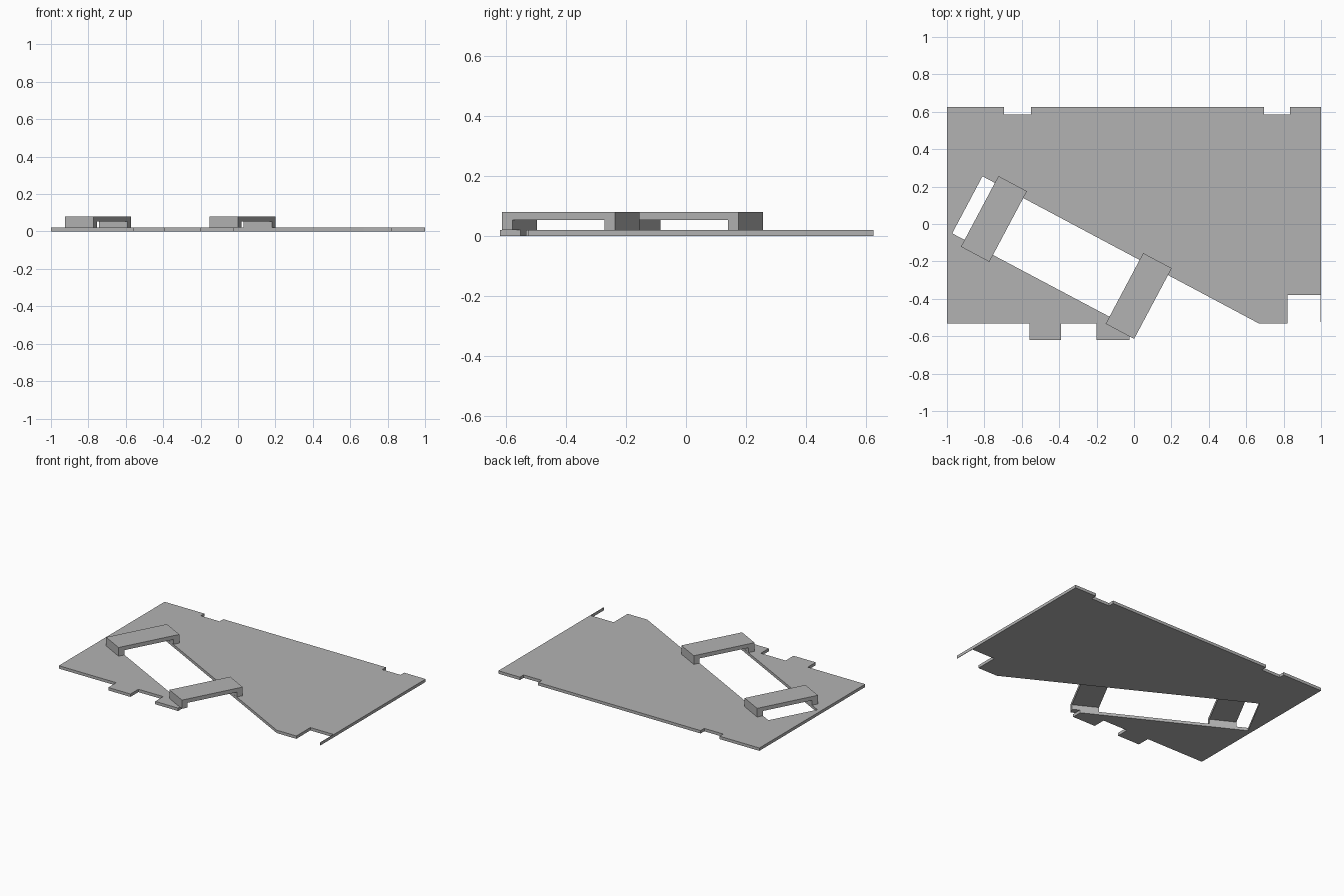
import bpy, bmesh, math
from mathutils import Matrix, Vector

if "Cube" in bpy.data.objects:
    bpy.data.objects.remove(bpy.data.objects["Cube"])

grey = bpy.data.materials.new("plain_grey")
grey.diffuse_color = (0.45, 0.45, 0.45, 1)
grey.use_nodes = True
grey.node_tree.nodes["Principled BSDF"].inputs["Base Color"].default_value = grey.diffuse_color


def extruded(name, points, depth, matrix=Matrix()):
    """Closed outline in XY, extruded along local Z, then placed by matrix."""
    bm = bmesh.new()
    face = bm.faces.new([bm.verts.new((x, y, 0)) for x, y in points])
    top = bmesh.ops.extrude_face_region(bm, geom=[face])["geom"]
    bmesh.ops.translate(bm, vec=(0, 0, depth),
                        verts=[g for g in top if isinstance(g, bmesh.types.BMVert)])
    bmesh.ops.transform(bm, matrix=matrix, verts=bm.verts)
    bmesh.ops.recalc_face_normals(bm, faces=bm.faces)
    mesh = bpy.data.meshes.new(name)
    bm.to_mesh(mesh)
    bm.free()
    mesh.materials.append(grey)
    obj = bpy.data.objects.new(name, mesh)
    bpy.context.collection.objects.link(obj)
    return obj


THICK = 0.02

# Base plate: front tabs, slanted open slot, corner notch with thin sliver, rear notches
outline = [
    (-1, -0.533), (-0.56, -0.533), (-0.56, -0.62), (-0.39, -0.62), (-0.39, -0.533),
    (-0.2, -0.533), (-0.2, -0.62), (-0.025, -0.62), (-0.025, -0.552),
    (-0.972, -0.05), (-0.81, 0.255), (0.67, -0.533), (0.82, -0.533),
    (0.82, -0.38), (0.997, -0.38), (0.997, -0.525), (1, -0.525),
    (1, 0.625), (0.835, 0.625), (0.835, 0.585), (0.695, 0.585), (0.695, 0.625),
    (-0.55, 0.625), (-0.55, 0.585), (-0.695, 0.585), (-0.695, 0.625), (-1, 0.625),
]
extruded("base_plate", outline, THICK)

# Bridges: U-shaped straps standing across the slot
ANGLE = math.radians(62)
LENGTH, WIDTH, LEG = 0.428, 0.172, 0.041
h, i = LENGTH / 2, LENGTH / 2 - LEG
profile = [(-h, 0), (-i, 0), (-i, 0.033), (i, 0.033), (i, 0), (h, 0), (h, 0.06), (-h, 0.06)]
stand = Matrix.Rotation(math.radians(90), 4, 'X') @ Matrix.Translation((0, 0, -WIDTH / 2))
for name, x, y in (("left_bridge", -0.749, 0.027), ("right_bridge", 0.025, -0.385)):
    place = Matrix.Translation(Vector((x, y, THICK))) @ Matrix.Rotation(ANGLE, 4, 'Z')
    extruded(name, profile, WIDTH, place @ stand)
